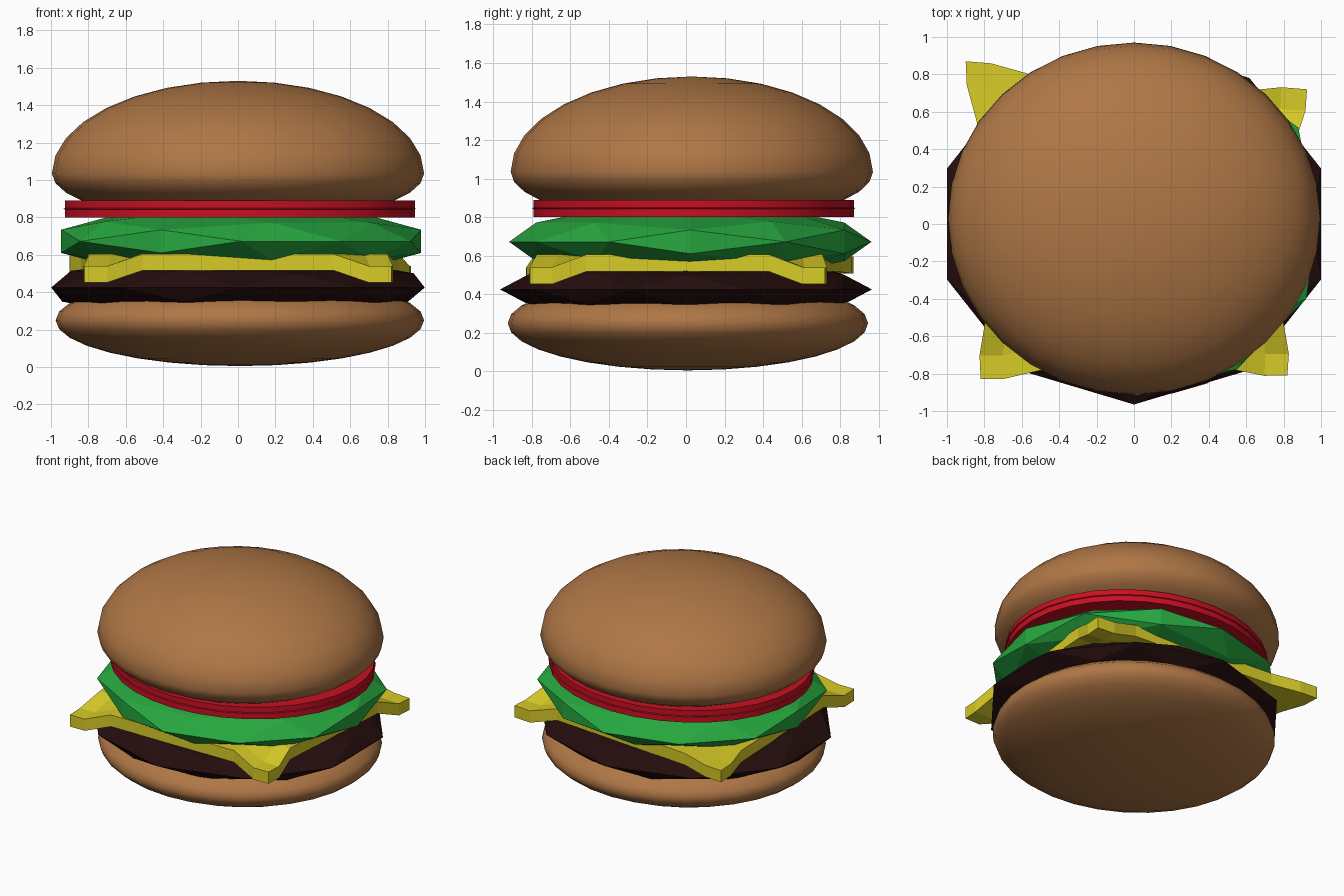
import bpy, bmesh, math
from mathutils import Matrix

if "Cube" in bpy.data.objects:
    bpy.data.objects.remove(bpy.data.objects["Cube"])


def material(name, rgb):
    m = bpy.data.materials.new(name)
    m.diffuse_color = (*rgb, 1)
    m.use_nodes = True
    m.node_tree.nodes["Principled BSDF"].inputs["Base Color"].default_value = m.diffuse_color
    return m


BUN = material("toasted_brown", (0.43, 0.184, 0.061))
MEAT = material("dark_meat", (0.018, 0.004, 0.004))
CHEESE = material("cheese_yellow", (0.68, 0.60, 0.02))
GREEN = material("leaf_green", (0.02, 0.39, 0.05))
RED = material("tomato_red", (0.58, 0.005, 0.016))


def finish(bm, name, mat, smooth_angle=None):
    bmesh.ops.recalc_face_normals(bm, faces=bm.faces[:])
    me = bpy.data.meshes.new(name)
    bm.to_mesh(me)
    bm.free()
    me.materials.append(mat)
    ob = bpy.data.objects.new(name, me)
    bpy.context.collection.objects.link(ob)
    if smooth_angle:
        bpy.ops.object.select_all(action='DESELECT')
        ob.select_set(True)
        bpy.context.view_layer.objects.active = ob
        bpy.ops.object.shade_smooth_by_angle(angle=math.radians(smooth_angle))
    return ob


def bun(name, centre, rx, ry, up, down):
    # squashed sphere with different upper and lower heights
    bm = bmesh.new()
    bmesh.ops.create_uvsphere(bm, u_segments=32, v_segments=16, radius=1)
    for v in bm.verts:
        x, y, z = v.co
        v.co = (centre[0] + x * rx, centre[1] + y * ry,
                centre[2] + z * (up if z > 0 else down))
    finish(bm, name, BUN, 60)


def faceted(name, mat, centre, scale, tilt):
    # coarse flattened icosphere
    bm = bmesh.new()
    bmesh.ops.create_icosphere(bm, subdivisions=2, radius=1)
    mat4 = (Matrix.Translation(centre) @ Matrix.Diagonal((*scale, 1))
            @ Matrix.Rotation(math.radians(tilt), 4, 'X'))
    bmesh.ops.transform(bm, matrix=mat4, verts=bm.verts[:])
    finish(bm, name, mat)


bun("bottom_bun", (0.01, 0.01, 0.25), 0.985, 0.935, 0.24, 0.245)
bun("top_bun", (0.0, 0.03, 1.035), 0.995, 0.94, 0.495, 0.27)
faceted("patty", MEAT, (0, 0, 0.425), (1.05, 0.965, 0.17), 0)
faceted("lettuce", GREEN, (0.017, 0.022, 0.672), (1.012, 0.94, 0.2), 90)

# tomato slice: oval disc with a faint ridge round the middle
bm = bmesh.new()
profile = [(0.935, 0.80), (0.935, 0.842), (0.942, 0.846), (0.935, 0.85), (0.935, 0.89)]
N = 32
rings = []
for r, z in profile:
    rings.append([bm.verts.new((0.01 + r * math.cos(2 * math.pi * i / N),
                                0.04 + r * 0.89 * math.sin(2 * math.pi * i / N), z))
                  for i in range(N)])
for a, b in zip(rings, rings[1:]):
    for i in range(N):
        j = (i + 1) % N
        bm.faces.new((a[i], a[j], b[j], b[i]))
bm.faces.new(rings[0])
bm.faces.new(rings[-1])
finish(bm, "tomato", RED, 35)

# cheese: uneven square sheet with drooping corners
corners = {(-1, -1): (-0.82, -0.83, 0.065), (1, -1): (0.82, -0.81, 0.065),
           (1, 1): (0.925, 0.72, 0.065), (-1, 1): (-0.90, 0.87, 0.01)}
steps = [-1, -0.85, -0.62, 0, 0.62, 0.85, 1]
bm = bmesh.new()
grid = []
for v in steps:
    row = []
    for u in steps:
        pu = u * (0.95 if abs(v) < 0.7 else 1)     # edges pulled in between corners
        pv = v * (0.95 if abs(u) < 0.7 else 1)
        x = y = 0
        for (su, sv), c in corners.items():
            w = (1 + su * pu) * (1 + sv * pv) / 4
            x += w * c[0]
            y += w * c[1]
        drop = 0
        if abs(u) > 0.8 and abs(v) > 0.8:
            drop = corners[(1 if u > 0 else -1, 1 if v > 0 else -1)][2]
        row.append(((x, y, 0.605 - drop), (x, y, 0.517 - drop)))
    grid.append(row)
n = len(steps)
layers = [[[bm.verts.new(grid[j][i][k]) for i in range(n)] for j in range(n)] for k in (0, 1)]
for L in layers:
    for j in range(n - 1):
        for i in range(n - 1):
            bm.faces.new((L[j][i], L[j][i + 1], L[j + 1][i + 1], L[j + 1][i]))
T, B = layers
for i in range(n - 1):
    for e in (0, n - 1):
        bm.faces.new((T[e][i], T[e][i + 1], B[e][i + 1], B[e][i]))
        bm.faces.new((T[i][e], T[i + 1][e], B[i + 1][e], B[i][e]))
finish(bm, "cheese", CHEESE)
